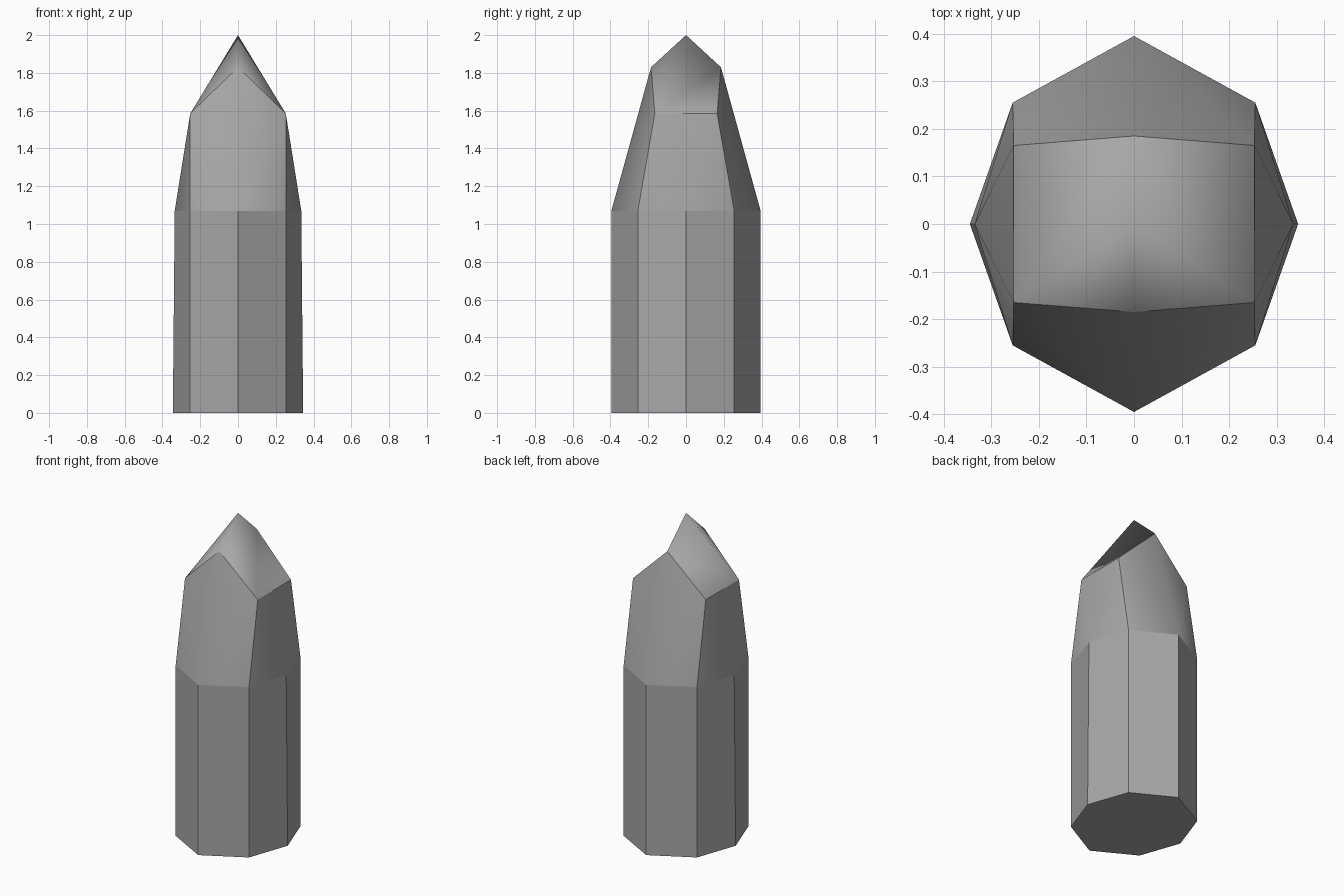
import bpy
import bmesh

if "Cube" in bpy.data.objects:
    bpy.data.objects.remove(bpy.data.objects["Cube"], do_unlink=True)

# One stone colour
stone = bpy.data.materials.new("grey_stone")
stone.use_nodes = True
colour = (0.39, 0.39, 0.39, 1)
stone.diffuse_color = colour
stone.node_tree.nodes["Principled BSDF"].inputs["Base Color"].default_value = colour
stone.node_tree.nodes["Principled BSDF"].inputs["Roughness"].default_value = 0.6

SHOULDER, CORNER, PEAK, TIP = 1.07, 1.585, 1.83, 2.0

bm = bmesh.new()
patch = bm.faces.layers.int.new("patch")


def add(group, *points):
    face = bm.faces.new([bm.verts.new(p) for p in points])
    face[patch] = group


# Eight-sided shaft with flat facets
low, high = [], []
for sx, sy in ((1, 1), (-1, 1), (-1, -1), (1, -1)):
    diagonal = (0.255 * sx, 0.255 * sy)
    if sx == sy:
        before_low, before_high = (0.345 * sx, 0), (0.335 * sx, 0)
    else:
        before_low = before_high = (0, 0.395 * sy)
    low += [(*before_low, 0), (*diagonal, 0)]
    high += [(*before_high, SHOULDER), (*diagonal, SHOULDER)]
for i in range(8):
    j = (i + 1) % 8
    add(10 + i, low[i], low[j], high[j], high[i])
add(9, *reversed(low))

# Tapering crown: front, back and side facets, then the two roof slopes
tip = (0, 0, TIP)
for sx in (1, -1):
    hip = (0.335 * sx, 0, SHOULDER)
    corners, peaks = {}, {}
    for sy in (1, -1):
        centre = (0, 0.395 * sy, SHOULDER)
        edge = (0.255 * sx, 0.255 * sy, SHOULDER)
        corner = corners[sy] = (0.253 * sx, 0.165 * sy, CORNER)
        peak = peaks[sy] = (0, 0.185 * sy, PEAK)
        add(sy + 2, centre, edge, corner)
        add(sy + 2, centre, corner, peak)
        add(5 + sx, hip, edge, corner)
    add(5 + sx, hip, corners[1], corners[-1])
    add(8, corners[-1], corners[1], peaks[1])
    add(8, corners[-1], peaks[1], tip)
    add(8, corners[-1], tip, peaks[-1])

bmesh.ops.remove_doubles(bm, verts=bm.verts[:], dist=0.001)
bmesh.ops.recalc_face_normals(bm, faces=bm.faces[:])

# Smooth inside each patch, hard edges between patches
for face in bm.faces:
    face.smooth = True
for edge in bm.edges:
    edge.smooth = len({f[patch] for f in edge.link_faces}) == 1

mesh = bpy.data.meshes.new("crystal")
bm.to_mesh(mesh)
bm.free()
mesh.materials.append(stone)
crystal = bpy.data.objects.new("crystal", mesh)
bpy.context.collection.objects.link(crystal)
